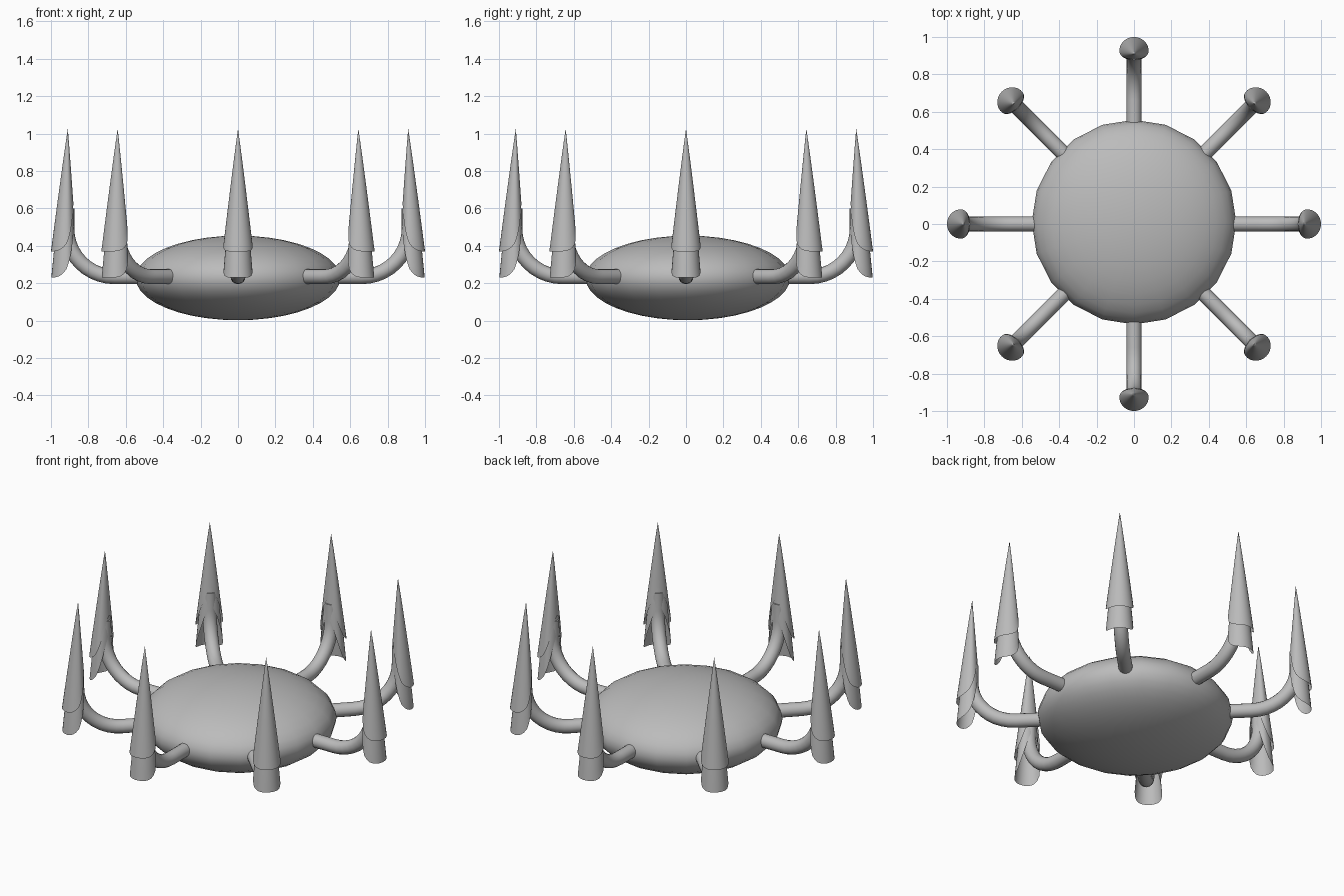
import bpy, bmesh, math
from mathutils import Matrix

if "Cube" in bpy.data.objects:
    bpy.data.objects.remove(bpy.data.objects["Cube"])

grey = bpy.data.materials.new("plain grey")
grey.diffuse_color = (0.5, 0.5, 0.5, 1)
grey.use_nodes = True
grey.node_tree.nodes["Principled BSDF"].inputs["Base Color"].default_value = grey.diffuse_color


def finish(bm, name, angle=60):
    mesh = bpy.data.meshes.new(name)
    bm.to_mesh(mesh)
    bm.free()
    mesh.materials.append(grey)
    obj = bpy.data.objects.new(name, mesh)
    bpy.context.collection.objects.link(obj)
    bpy.ops.object.select_all(action='DESELECT')
    obj.select_set(True)
    bpy.context.view_layer.objects.active = obj
    bpy.ops.object.shade_smooth_by_angle(angle=math.radians(angle))
    return obj


def claw_shell(name, tip, low, arch, radius, bulge, turn):
    """Pointed shell, round outside and flatter inside, with an arch cut on the inner side."""
    bm = bmesh.new()
    seg, rows = 28, 10
    apex = bm.verts.new((0.91, 0, tip))
    previous = None
    for j in range(1, rows + 1):
        ring = []
        for i in range(seg):
            a = 2 * math.pi * i / seg
            bottom = low + (arch - low) * ((1 - math.cos(a)) / 2) ** 2.7
            z = tip + (bottom - tip) * j / rows
            t = (tip - z) / (tip - low)
            r = radius * t ** bulge
            depth = r if math.cos(a) > 0 else r * 0.68
            ring.append(bm.verts.new((0.91 + 0.008 * t + depth * math.cos(a), r * math.sin(a), z)))
        for i in range(seg):
            k = (i + 1) % seg
            if previous:
                bm.faces.new((previous[i], ring[i], ring[k], previous[k]))
            else:
                bm.faces.new((apex, ring[i], ring[k]))
        previous = ring
    bm.transform(Matrix.Rotation(turn, 4, 'Z'))
    return finish(bm, name)


def arm(name, turn):
    """Round tube that leaves the body level and bends upward into the claw."""
    path = [(0.48, 0.235), (0.66, 0.235)]
    for i in range(1, 11):
        a = math.pi / 2 * i / 10
        path.append((0.66 + 0.255 * math.sin(a), 0.235 + 0.255 * (1 - math.cos(a))))
    path.append((0.915, 0.6))
    bm = bmesh.new()
    rings = []
    for n, (x, z) in enumerate(path):
        tilt = math.pi / 2 * min(max(n - 1, 0), 10) / 10
        ring = []
        for i in range(16):
            a = 2 * math.pi * i / 16
            up = 0.04 * math.cos(a)
            ring.append(bm.verts.new((x - up * math.sin(tilt), 0.04 * math.sin(a), z + up * math.cos(tilt))))
        rings.append(ring)
    for p, q in zip(rings, rings[1:]):
        for i in range(16):
            k = (i + 1) % 16
            bm.faces.new((p[i], p[k], q[k], q[i]))
    bm.faces.new(rings[0])
    bm.faces.new(rings[-1])
    bmesh.ops.recalc_face_normals(bm, faces=bm.faces)
    bm.transform(Matrix.Rotation(turn, 4, 'Z'))
    return finish(bm, name)


# Flattened round body
bm = bmesh.new()
bmesh.ops.create_uvsphere(bm, u_segments=20, v_segments=20, radius=1)
bm.transform(Matrix.Translation((0, 0.01, 0.228)) @ Matrix.Diagonal((0.547, 0.547, 0.226, 1)))
finish(bm, "body")

# Eight arms, each ending in a claw and the cuff beneath it
for n in range(8):
    turn = n * math.pi / 4
    arm(f"arm_{n + 1}", turn)
    claw_shell(f"claw_{n + 1}", 1.025, 0.37, 0.63, 0.082, 0.95, turn)
    claw_shell(f"cuff_{n + 1}", 0.75, 0.23, 0.52, 0.08, 0.5, turn)
